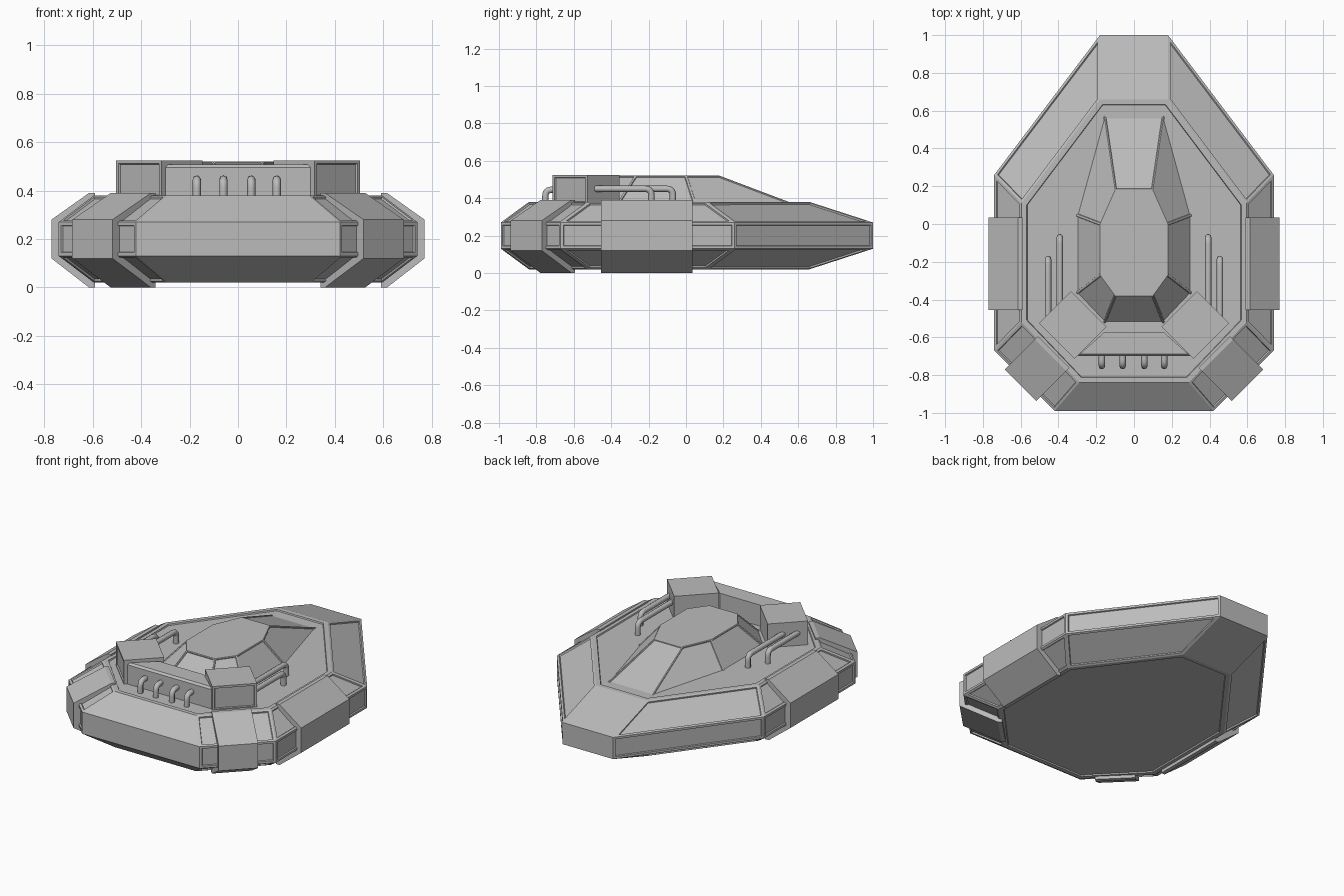
import bpy, bmesh, math
from mathutils import Vector, Matrix

cube = bpy.data.objects.get("Cube")
if cube:
    bpy.data.objects.remove(cube, do_unlink=True)

grey = bpy.data.materials.new("hull_grey")
grey.use_nodes = True
grey.diffuse_color = (0.5, 0.5, 0.5, 1)
grey.node_tree.nodes["Principled BSDF"].inputs["Base Color"].default_value = (0.5, 0.5, 0.5, 1)


def finish(name, bm):
    mesh = bpy.data.meshes.new(name)
    bm.to_mesh(mesh)
    bm.free()
    mesh.materials.append(grey)
    obj = bpy.data.objects.new(name, mesh)
    bpy.context.collection.objects.link(obj)
    return obj


def mirrored(half):
    """Close a right-hand outline (front to back) across x = 0."""
    return half + [(-x, y) for x, y in reversed(half)]


def loft(levels):
    """Stack equal-length outlines into a capped solid."""
    bm = bmesh.new()
    rings = [[bm.verts.new((x, y, z)) for x, y in outline] for outline, z in levels]
    for low, high in zip(rings, rings[1:]):
        for i in range(len(low)):
            j = (i + 1) % len(low)
            bm.faces.new((low[i], low[j], high[j], high[i]))
    bm.faces.new(rings[0][::-1])
    bm.faces.new(rings[-1])
    bmesh.ops.recalc_face_normals(bm, faces=bm.faces)
    return bm


def panel(bm, rule, width, depth):
    """Recess each face that passes the rule, leaving a narrow frame."""
    bm.normal_update()
    faces = [f for f in bm.faces if rule(f)]
    bmesh.ops.inset_individual(bm, faces=faces, thickness=width, use_even_offset=True)
    bmesh.ops.inset_individual(bm, faces=faces, thickness=0.003, depth=-depth,
                               use_even_offset=True)


# Hull: faceted body with framed panels and a recessed deck
outer = mirrored([(0.42, -0.99), (0.74, -0.67), (0.74, 0.26), (0.18, 1.0)])
inner = mirrored([(0.29, -0.84), (0.595, -0.52), (0.595, 0.11), (0.18, 0.66)])
bm = loft([(inner, 0.02), (outer, 0.13), (outer, 0.27), (inner, 0.38)])
panel(bm, lambda f: abs(f.normal.z) < 0.95 and abs(f.normal.x) > 0.1, 0.014, 0.008)
panel(bm, lambda f: abs(f.normal.z) > 0.95 and f.calc_area() > 0.5, 0.027, 0.008)
finish("hull", bm)

# Cabin: low faceted canopy with a long rear ramp
base = mirrored([(0.16, -0.53), (0.31, -0.37), (0.31, 0.05), (0.16, 0.59)])
roof = mirrored([(0.10, -0.38), (0.18, -0.27), (0.18, 0.0), (0.10, 0.18)])
bm = loft([(base, 0.365), (roof, 0.52)])
panel(bm, lambda f: abs(f.normal.z) < 0.98, 0.006, 0.005)
finish("cabin", bm)


# Armour plates that wrap over the hull edge
def armour(name, centre, angle, length, reach):
    profile = [(-reach, 0.39), (0.025 - reach, 0.39), (0.03, 0.28),
               (0.03, 0.12), (0.025 - reach, 0.0), (-reach, 0.0)]
    bm = bmesh.new()
    ends = [[bm.verts.new((u, s * length / 2, z)) for u, z in profile] for s in (-1, 1)]
    for i in range(len(profile)):
        j = (i + 1) % len(profile)
        bm.faces.new((ends[0][i], ends[0][j], ends[1][j], ends[1][i]))
    bm.faces.new(ends[0][::-1])
    bm.faces.new(ends[1])
    bmesh.ops.recalc_face_normals(bm, faces=bm.faces)
    bm.transform(Matrix.Translation((*centre, 0)) @ Matrix.Rotation(angle, 4, "Z"))
    finish(name, bm)


for side, label in ((1, "left"), (-1, "right")):
    turn = lambda a: a if side == 1 else math.pi - a
    armour(label + "_side_armour", (0.74 * side, -0.21), turn(0), 0.49, 0.15)
    armour(label + "_corner_armour", (0.58 * side, -0.833), turn(-math.pi / 4), 0.235, 0.22)

    # Angled deck boxes with framed ends
    bm = bmesh.new()
    bmesh.ops.create_cube(bm, size=1)
    bm.transform(Matrix.Translation((0.325 * side, -0.535, 0.445))
                 @ Matrix.Rotation(turn(-math.pi / 4), 4, "Z")
                 @ Matrix.Diagonal((0.24, 0.265, 0.16, 1)))
    panel(bm, lambda f: f.normal.x * side > 0.5 and f.normal.y < -0.5, 0.014, 0.008)
    finish(label + "_deck_box", bm)

# Cross bar between the boxes
bar = mirrored([(0.30, -0.70), (0.16, -0.575)])
bm = loft([(bar, 0.365), (bar, 0.508)])
bmesh.ops.bevel(bm, geom=[e for e in bm.edges if all(v.co.z > 0.5 and v.co.y < -0.69 for v in e.verts)],
                offset=0.012, segments=1, affect="EDGES")
finish("cross_bar", bm)


# Pipes with a rounded elbow
def pipe(name, start, corner, end, bend=0.035, radius=0.017):
    start, corner, end = Vector(start), Vector(corner), Vector(end)
    a = corner + (start - corner).normalized() * bend
    b = corner + (end - corner).normalized() * bend
    steps = [i / 6 for i in range(7)]
    path = [start] + [a * (1 - t) ** 2 + corner * 2 * t * (1 - t) + b * t * t for t in steps] + [end]
    curve = bpy.data.curves.new(name, "CURVE")
    curve.dimensions = "3D"
    curve.bevel_depth = radius
    curve.bevel_resolution = 2
    curve.use_fill_caps = True
    spline = curve.splines.new("POLY")
    spline.points.add(len(path) - 1)
    for point, co in zip(spline.points, path):
        point.co = (*co, 1)
    curve.materials.append(grey)
    obj = bpy.data.objects.new(name, curve)
    bpy.context.collection.objects.link(obj)
    bpy.ops.object.select_all(action="DESELECT")
    obj.select_set(True)
    bpy.context.view_layer.objects.active = obj
    bpy.ops.object.convert(target="MESH")
    bpy.ops.object.shade_smooth_by_angle(angle=math.radians(50))


for i, x in enumerate((-0.17, -0.06, 0.055, 0.16)):
    pipe(f"front_pipe_{i + 1}", (x, -0.68, 0.445), (x, -0.752, 0.445), (x, -0.752, 0.36))
for side, label in ((1, "left"), (-1, "right")):
    for place, x, y in (("inner", 0.393, -0.07), ("outer", 0.455, -0.185)):
        pipe(f"{label}_{place}_pipe", (x * side, -0.49, 0.45), (x * side, y, 0.45), (x * side, y, 0.36))
